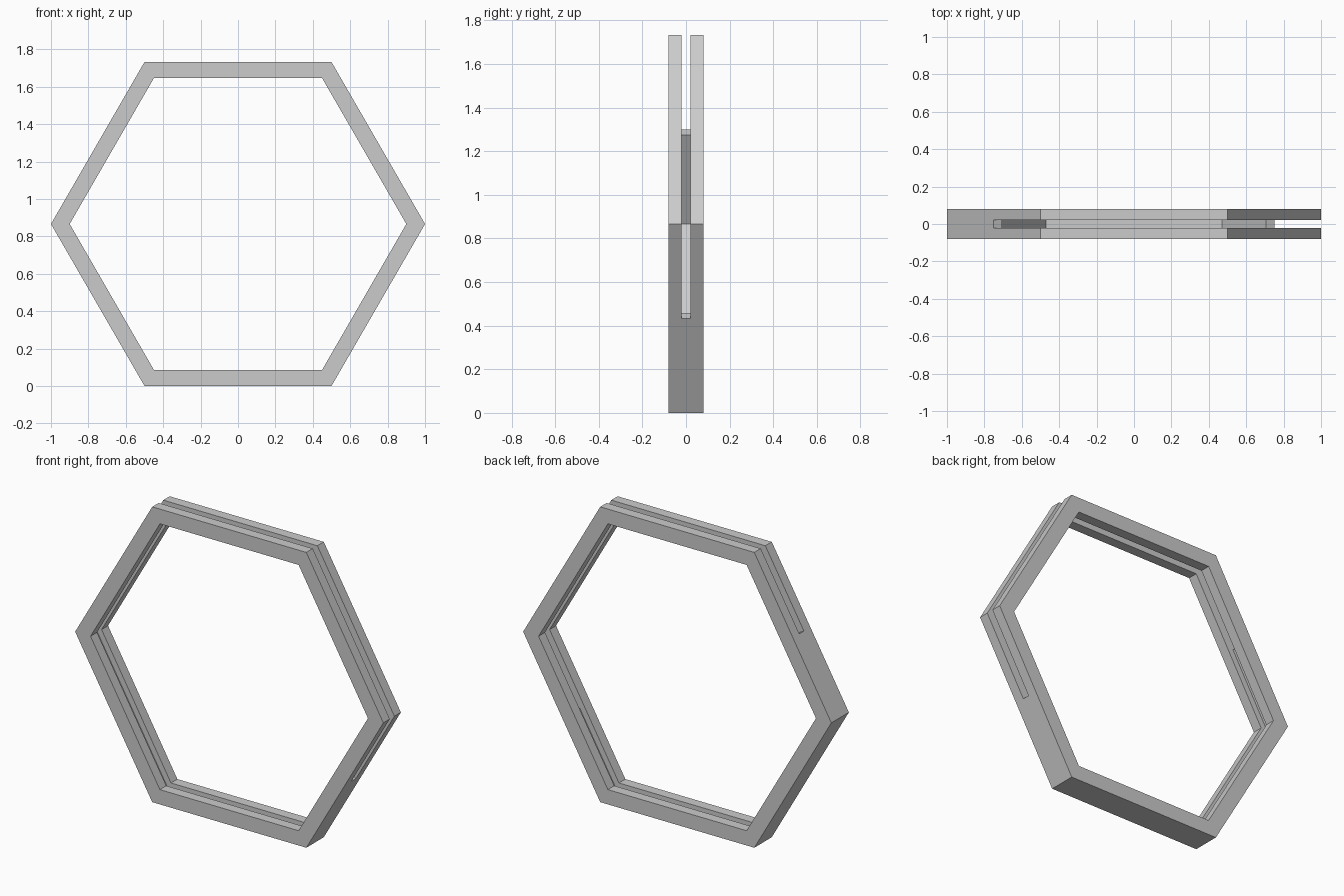
import bpy, bmesh
from math import sin, cos, radians

if "Cube" in bpy.data.objects:
    bpy.data.objects.remove(bpy.data.objects["Cube"], do_unlink=True)

APOTHEM = cos(radians(30))
OUTER, INNER, GROOVE_FLOOR = 1.0, 0.9, 0.94
HALF_DEPTH, HALF_SLOT = 0.081, 0.0215

grey = bpy.data.materials.new("grey")
grey.use_nodes = True
colour = (0.6, 0.6, 0.6, 1)
grey.diffuse_color = colour
grey.node_tree.nodes["Principled BSDF"].inputs["Base Color"].default_value = colour


def polar(radius, degrees):
    """Point in the upright plane of the frame."""
    a = radians(degrees)
    return radius * cos(a), APOTHEM + radius * sin(a)


def prism(name, outline, half_depth):
    """Outline in x, z extruded along y."""
    bm = bmesh.new()
    base = bm.faces.new([bm.verts.new((x, -half_depth, z)) for x, z in outline])
    moved = bmesh.ops.extrude_face_region(bm, geom=[base])["geom"]
    verts = [v for v in moved if isinstance(v, bmesh.types.BMVert)]
    bmesh.ops.translate(bm, verts=verts, vec=(0, 2 * half_depth, 0))
    bmesh.ops.recalc_face_normals(bm, faces=bm.faces)
    mesh = bpy.data.meshes.new(name)
    bm.to_mesh(mesh)
    bm.free()
    obj = bpy.data.objects.new(name, mesh)
    bpy.context.collection.objects.link(obj)
    mesh.materials.append(grey)
    return obj


def cut(target, cutter):
    mod = target.modifiers.new("cut " + cutter.name, 'BOOLEAN')
    mod.operation = 'DIFFERENCE'
    mod.solver = 'EXACT'
    mod.object = cutter
    cutter.hide_render = True
    cutter.hide_set(True)
    cutter.display_type = 'WIRE'


def hexagon(radius):
    return [polar(radius, a) for a in range(0, 360, 60)]


# Hexagonal frame with an open middle
frame = prism("hexagonal_frame", hexagon(OUTER), HALF_DEPTH)
opening = prism("opening_cutter", hexagon(INNER), 0.3)

# Slot: inner groove on the lower left half, cut right through on the upper
# right half, ending square at the middle of two opposite sides
PAST = 1.2
outline = [polar(GROOVE_FLOOR * APOTHEM, -30), polar(PAST * APOTHEM, -30)]
outline += [polar(PAST, a) for a in (0, 60, 120)]
outline += [polar(PAST * APOTHEM, 150), polar(GROOVE_FLOOR * APOTHEM, 150)]
outline += [polar(GROOVE_FLOOR, a) for a in (180, 240, 300)]
slot = prism("slot_cutter", outline, HALF_SLOT)

cut(frame, opening)
cut(frame, slot)

# Bake the cuts, then drop the cutters
bpy.context.view_layer.update()
evaluated = frame.evaluated_get(bpy.context.evaluated_depsgraph_get())
baked = bpy.data.meshes.new_from_object(evaluated)
frame.modifiers.clear()
frame.data = baked
baked.materials.clear()
baked.materials.append(grey)
for face in baked.polygons:
    face.material_index = 0
    face.use_smooth = False
for cutter in (opening, slot):
    bpy.data.objects.remove(cutter, do_unlink=True)
